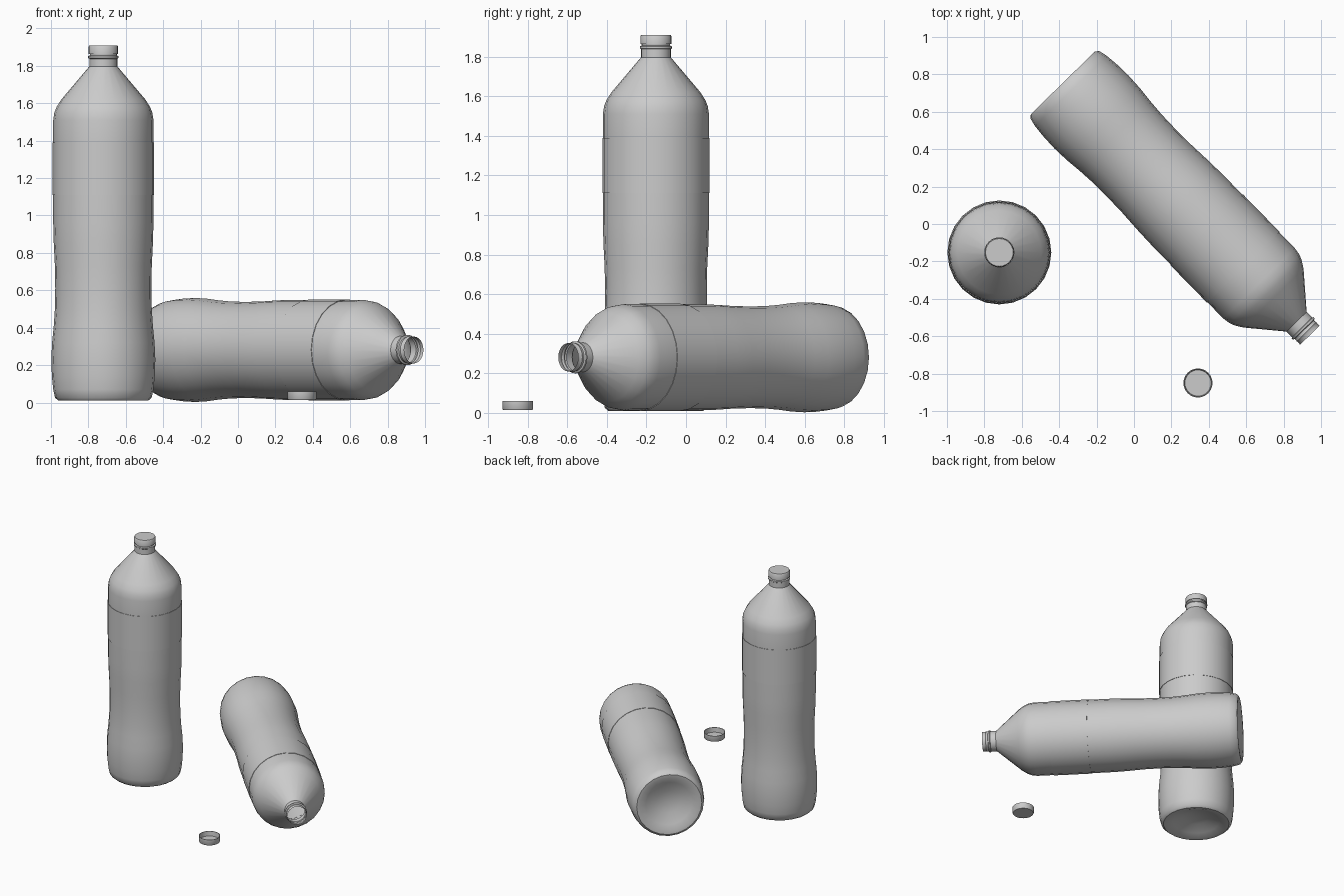
import bpy
import math
from mathutils import Matrix, Vector

cube = bpy.data.objects.get("Cube")
if cube:
    bpy.data.objects.remove(cube)

SIDES = 24

# Single plain grey plastic
grey = bpy.data.materials.new("grey plastic")
grey.use_nodes = True
color = (0.6, 0.6, 0.6, 1)
grey.diffuse_color = color
grey.node_tree.nodes["Principled BSDF"].inputs["Base Color"].default_value = color


def lathe(name, profile, matrix):
    """Revolve (radius, height) points around z; radius 0 closes to a pole."""
    verts, rings, faces = [], [], []
    for r, z in profile:
        count = SIDES if r > 0 else 1
        rings.append([len(verts) + i for i in range(count)])
        for i in range(count):
            a = math.tau * i / SIDES
            verts.append((r * math.cos(a), r * math.sin(a), z))
    for low, high in zip(rings, rings[1:]):
        for i in range(SIDES):
            j = (i + 1) % SIDES
            if len(low) == 1:
                faces.append((low[0], high[j], high[i]))
            elif len(high) == 1:
                faces.append((low[i], low[j], high[0]))
            else:
                faces.append((low[i], low[j], high[j], high[i]))
    mesh = bpy.data.meshes.new(name)
    mesh.from_pydata(verts, [], faces)
    mesh.materials.append(grey)
    obj = bpy.data.objects.new(name, mesh)
    bpy.context.collection.objects.link(obj)
    obj.matrix_world = matrix
    bpy.ops.object.select_all(action="DESELECT")
    obj.select_set(True)
    bpy.context.view_layer.objects.active = obj
    bpy.ops.object.shade_smooth_by_angle(angle=math.radians(42))
    return obj


# Dimpled base, gripping waist, straight upper body and conical shoulder
body = [(0, .06), (.09, .05), (.17, .02), (.215, .002), (.24, 0), (.258, .015),
        (.268, .06), (.275, .13), (.278, .22), (.274, .31), (.265, .40),
        (.259, .49), (.257, .6), (.259, .72), (.265, .84), (.268, .95),
        (.268, 1.38), (.268, 1.5), (.262, 1.54), (.25, 1.57), (.225, 1.61),
        (.075, 1.787)]

# Open neck with a collar and a thread ridge
neck = [(.075, 1.787), (.075, 1.828), (.081, 1.832), (.081, 1.842),
        (.072, 1.846), (.072, 1.858), (.075, 1.862), (.072, 1.866), (.072, 1.888)]

# Thin label sleeve around the upper body
label = [(.267, 1.1), (.271, 1.1), (.271, 1.38), (.267, 1.38)]

# Screw cap: hollow cup, closed at the top
cap = [(0, .037), (.07, .037), (.073, 0), (.078, 0), (.078, .04), (.074, .046), (0, .046)]

standing = Matrix.Translation((-.72, -.152, .01))
axis = Vector((1.32, -1.35, 0)).normalized()
lying = (Matrix.Translation((-.38, .755, .281))
         @ axis.to_track_quat("Z", "Y").to_matrix().to_4x4())

for prefix, place in (("standing", standing), ("lying", lying)):
    lathe(prefix + "_bottle_body", body, place)
    lathe(prefix + "_bottle_neck", neck, place)
    lathe(prefix + "_bottle_label", label, place)

# One cap screwed on, the other dropped upside down on the ground
lathe("fitted_cap", cap, standing @ Matrix.Translation((0, 0, 1.854)))
lathe("loose_cap", cap, Matrix.Translation((.342, -.85, .06)) @ Matrix.Rotation(math.pi, 4, "X"))
